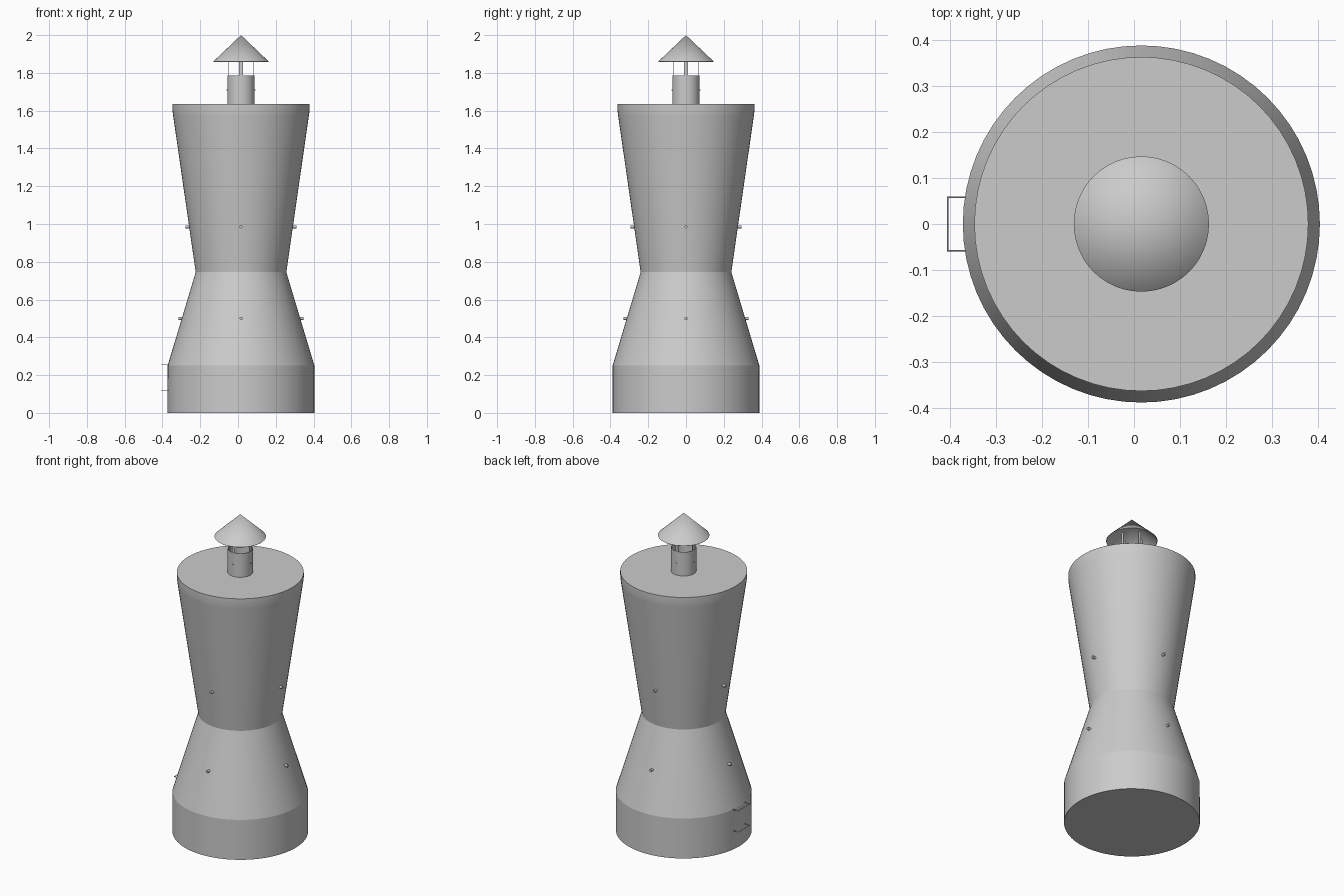
import bpy, bmesh, math
from mathutils import Vector, Matrix

if "Cube" in bpy.data.objects:
    bpy.data.objects.remove(bpy.data.objects["Cube"])

CX = 0.016          # axis of the round body
SEG = 64


def finish(bm, name, smooth=True):
    bmesh.ops.remove_doubles(bm, verts=bm.verts, dist=1e-5)
    bmesh.ops.recalc_face_normals(bm, faces=bm.faces)
    me = bpy.data.meshes.new(name)
    bm.to_mesh(me)
    bm.free()
    ob = bpy.data.objects.new(name, me)
    bpy.context.collection.objects.link(ob)
    if smooth:
        bpy.ops.object.select_all(action='DESELECT')
        bpy.context.view_layer.objects.active = ob
        ob.select_set(True)
        bpy.ops.object.shade_smooth_by_angle(angle=math.radians(15))
    return ob


def lathe(name, profile, seg=SEG):
    """Spin a radius/height profile about the body axis."""
    bm = bmesh.new()
    vs = [bm.verts.new((CX + r, 0, z)) for r, z in profile]
    es = [bm.edges.new(p) for p in zip(vs, vs[1:])]
    bmesh.ops.spin(bm, geom=vs + es, cent=(CX, 0, 0), axis=(0, 0, 1),
                   angle=2 * math.pi, steps=seg, use_merge=True)
    return finish(bm, name)


def bolt(name, radius, z, angle, size, length):
    """Small radial cylinder."""
    bm = bmesh.new()
    m = (Matrix.Translation((CX, 0, z)) @ Matrix.Rotation(angle, 4, 'Z')
         @ Matrix.Translation((radius, 0, 0)) @ Matrix.Rotation(math.pi / 2, 4, 'Y'))
    bmesh.ops.create_cone(bm, cap_ends=True, segments=12, radius1=size,
                          radius2=size, depth=length, matrix=m)
    finish(bm, name)


# Fire chamber base, lower cone, upper cone and lid
lathe("base_drum", [(0, 0), (0.388, 0), (0.388, 0.252)])
lathe("lower_cone", [(0.388, 0.252), (0.24, 0.745)])
lathe("upper_cone", [(0.24, 0.745), (0.36, 1.578)])
lathe("lid", [(0.36, 1.578), (0.363, 1.605), (0.363, 1.635), (0, 1.635)])

# Half-moon hatch in the lid
bm = bmesh.new()
a = math.acos(0.24 / 0.362)
arc = [(CX + 0.362 * math.cos(t), 0.362 * math.sin(t))
       for t in (-a + 2 * a * i / 18 for i in range(19))]
bm.faces.new([bm.verts.new((x, y, 1.636)) for x, y in arc])
finish(bm, "lid_hatch", False)

# Curved fire door on the left side
bm = bmesh.new()
half, n = math.radians(38), 16
rows = []
for i in range(n + 1):
    t = math.pi - half + 2 * half * i / n
    x, y = CX + 0.389 * math.cos(t), 0.389 * math.sin(t)
    rows.append([bm.verts.new((x, y, z)) for z in (0.001, 0.18)])
for p, q in zip(rows, rows[1:]):
    bm.faces.new((p[0], q[0], q[1], p[1]))
finish(bm, "fire_door")

# Thin wire handles
for name, z in (("door_handle", 0.12), ("tray_handle", 0.254)):
    cu = bpy.data.curves.new(name, 'CURVE')
    cu.dimensions = '3D'
    cu.bevel_depth = 0.002
    cu.bevel_resolution = 1
    cu.use_fill_caps = True
    sp = cu.splines.new('POLY')
    pts = [(-0.362, -0.058), (-0.405, -0.058), (-0.405, 0.058), (-0.362, 0.058)]
    sp.points.add(3)
    for p, (x, y) in zip(sp.points, pts):
        p.co = (x, y, z, 1)
    bpy.context.collection.objects.link(bpy.data.objects.new(name, cu))

# Chimney pipe (open tube) and hollow rain cap
lathe("chimney_pipe", [(0.072, 1.635), (0.072, 1.785), (0.069, 1.785), (0.069, 1.637)], 48)
lathe("rain_cap", [(0.145, 1.858), (0.147, 1.86), (0, 2.0)], 48)

# Bolts and cap straps on four sides
for i in range(4):
    ang = i * math.pi / 2
    bolt(f"lower_bolt_{i}", 0.317, 0.5, ang, 0.008, 0.03)
    bolt(f"upper_bolt_{i}", 0.28, 0.985, ang, 0.008, 0.03)
    bolt(f"pipe_rivet_{i}", 0.071, 1.71, ang, 0.003, 0.012)
    bm = bmesh.new()
    m = (Matrix.Rotation(ang, 4, 'Z') @ Matrix.Translation((0.068, 0, 1.79))
         @ Matrix.Diagonal((0.003, 0.02, 0.2, 1)))
    bmesh.ops.create_cube(bm, size=1, matrix=Matrix.Translation((CX, 0, 0)) @ m)
    finish(bm, f"cap_strap_{i}", False)
